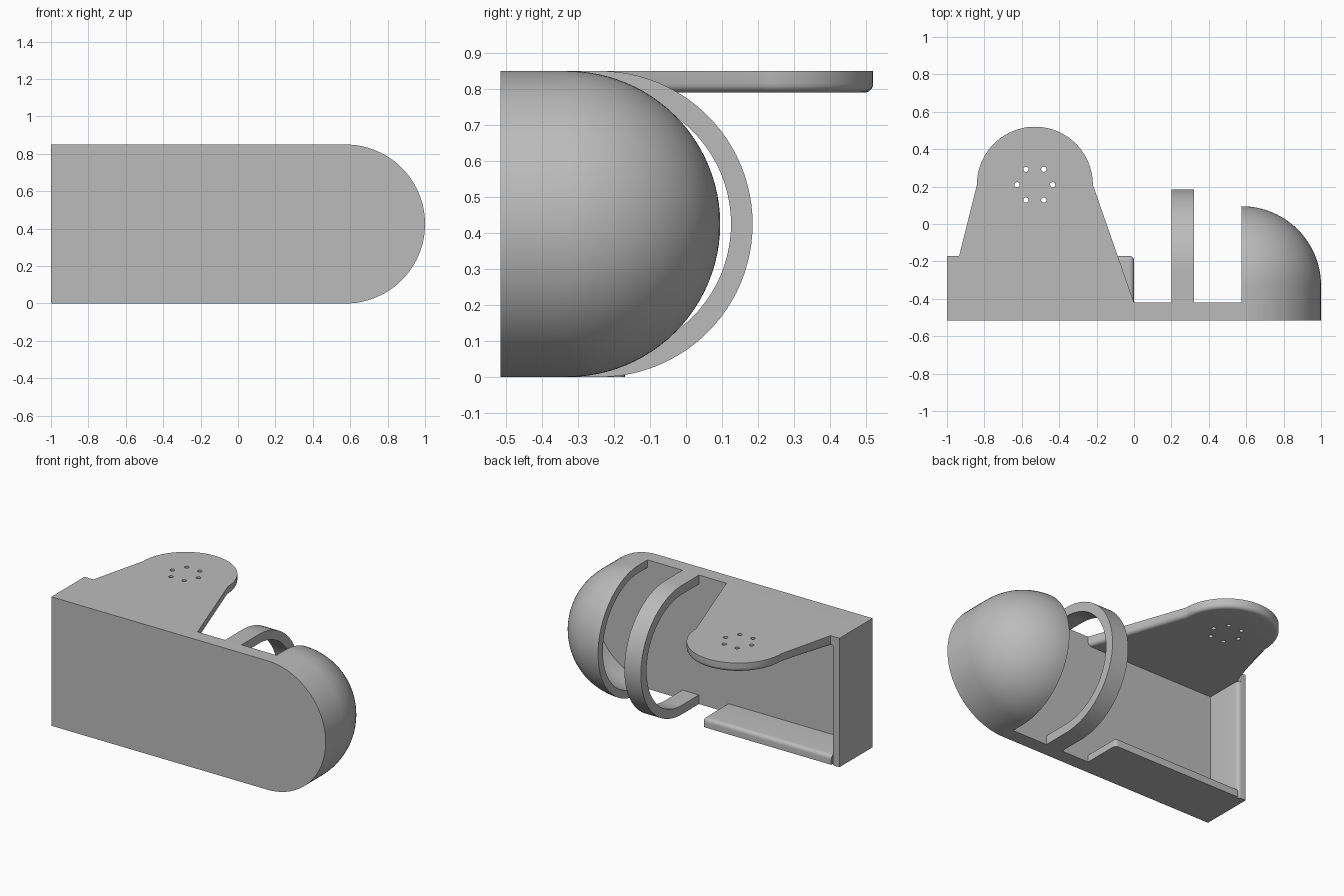
import bpy, bmesh
from math import pi, sin, cos, radians
from mathutils import Vector, Matrix

cube = bpy.data.objects.get("Cube")
if cube:
    bpy.data.objects.remove(cube)

FRONT, INNER, BACK = -0.515, -0.42, -0.17   # front face, inside face, back of the tray
H, R, T = 0.85, 0.425, 0.06                 # height, end radius, wall thickness
END_X, DOME_Y, RING_Y = 0.575, -0.33, -0.24

grey = bpy.data.materials.new("matt_grey")
grey.use_nodes = True
grey.diffuse_color = (0.5, 0.5, 0.5, 1)
grey.node_tree.nodes["Principled BSDF"].inputs["Base Color"].default_value = (0.5, 0.5, 0.5, 1)


def arc(cx, cy, r, start, end, n=48):
    angles = [radians(start + (end - start) * i / n) for i in range(n + 1)]
    return [(cx + r * cos(a), cy + r * sin(a)) for a in angles]


def finish(name, bm):
    bmesh.ops.recalc_face_normals(bm, faces=bm.faces)
    mesh = bpy.data.meshes.new(name)
    bm.to_mesh(mesh)
    bm.free()
    mesh.materials.append(grey)
    obj = bpy.data.objects.new(name, mesh)
    bpy.context.collection.objects.link(obj)
    return obj


def extrude(outline, place, depth):
    """Solid from a 2D outline; place maps (u, v) to 3D, depth is the sweep."""
    bm = bmesh.new()
    face = bm.faces.new([bm.verts.new(place(u, v)) for u, v in outline])
    out = bmesh.ops.extrude_face_region(bm, geom=[face])["geom"]
    bmesh.ops.translate(bm, vec=depth, verts=[v for v in out if isinstance(v, bmesh.types.BMVert)])
    return bm


def box(x0, x1, y0, y1, z0, z1):
    return extrude([(x0, y0), (x1, y0), (x1, y1), (x0, y1)],
                   lambda x, y: (x, y, z0), Vector((0, 0, z1 - z0)))


def round_edges(bm, rule, width=0.025):
    edges = [e for e in bm.edges if rule(e.verts[0].co, e.verts[1].co)]
    bmesh.ops.bevel(bm, geom=edges, offset=width, segments=5, profile=0.5, affect="EDGES")


def near(value, *numbers):
    return all(abs(n - value) < 1e-4 for n in numbers)


def smooth(obj):
    bpy.ops.object.select_all(action="DESELECT")
    obj.select_set(True)
    bpy.context.view_layer.objects.active = obj
    bpy.ops.object.shade_smooth_by_angle(angle=radians(30))


parts = []

# Front plate with one round end
outline = [(-1, H), (-1, 0)] + arc(END_X, R, R, -90, 90)
parts.append(finish("front_plate", extrude(outline, lambda x, z: (x, FRONT, z),
                                           Vector((0, INNER - FRONT, 0)))))

# Hollow domed end: shell profile spun half a turn about the y axis
bm = bmesh.new()
shell = R - 0.05
profile = [(R, INNER)] + arc(0, DOME_Y, R, 0, 90, 24)
inner = [(shell, INNER)] + arc(0, DOME_Y, shell, 0, 90, 24)
points = profile[::-1] + inner
verts = [bm.verts.new((END_X, y, R - r)) for r, y in points]
edges = [bm.edges.new(pair) for pair in zip(verts, verts[1:])]
bmesh.ops.spin(bm, geom=verts + edges, cent=(END_X, 0, R), axis=(0, -1, 0),
               angle=pi, steps=48)
bmesh.ops.remove_doubles(bm, verts=bm.verts, dist=1e-4)
bmesh.ops.holes_fill(bm, edges=[e for e in bm.edges if e.is_boundary], sides=0)
parts.append(finish("dome_end", bm))

# Hoop strap
outer = [(INNER, 0)] + arc(RING_Y, R, R, -90, 90) + [(INNER, H)]
inside = [(INNER, T)] + arc(RING_Y, R, R - T, -90, 90) + [(INNER, H - T)]
parts.append(finish("hoop_strap", extrude(outer + inside[::-1], lambda y, z: (0.2, y, z),
                                          Vector((0.12, 0, 0)))))

# Side wall and bottom ledge
bm = box(-1, T - 1, INNER, BACK, 0, H - T)
round_edges(bm, lambda a, b: near(T - 1, a.x, b.x) and near(BACK, a.y, b.y))
parts.append(finish("side_wall", bm))

bm = box(T - 1, 0, INNER, BACK, 0, T)
round_edges(bm, lambda a, b: (near(T, a.z, b.z) and (near(BACK, a.y, b.y) or near(0, a.x, b.x)))
            or (near(0, a.x, b.x) and near(BACK, a.y, b.y)))
parts.append(finish("bottom_ledge", bm))

# Top mounting tab with a rounded underside edge
TAB_X, TAB_Y, TAB_R = -0.53, 0.21, 0.31
outline = ([(-1, INNER), (0, INNER)] + arc(TAB_X, TAB_Y, TAB_R, 0, 180)
           + [(-0.935, BACK), (-1, BACK)])
bm = extrude(outline, lambda x, y: (x, y, H - T), Vector((0, 0, T)))
round_edges(bm, lambda a, b: near(H - T, a.z, b.z) and max(a.y, b.y) > BACK + 0.01)
tab = finish("mounting_tab", bm)
parts.append(tab)

# Ring of six screw holes through the tab
bm = bmesh.new()
for i in range(6):
    a = i * pi / 3
    spot = Matrix.Translation((TAB_X + 0.095 * cos(a), TAB_Y + 0.095 * sin(a), H))
    bmesh.ops.create_cone(bm, cap_ends=True, segments=20, radius1=0.014, radius2=0.014,
                          depth=0.4, matrix=spot)
cutter = finish("hole_cutter", bm)
cutter.hide_render = True
mod = tab.modifiers.new("holes", "BOOLEAN")
mod.operation = "DIFFERENCE"
mod.object = cutter
bpy.context.view_layer.objects.active = tab
bpy.ops.object.modifier_apply(modifier=mod.name)
bpy.data.objects.remove(cutter)

for part in parts:
    smooth(part)
